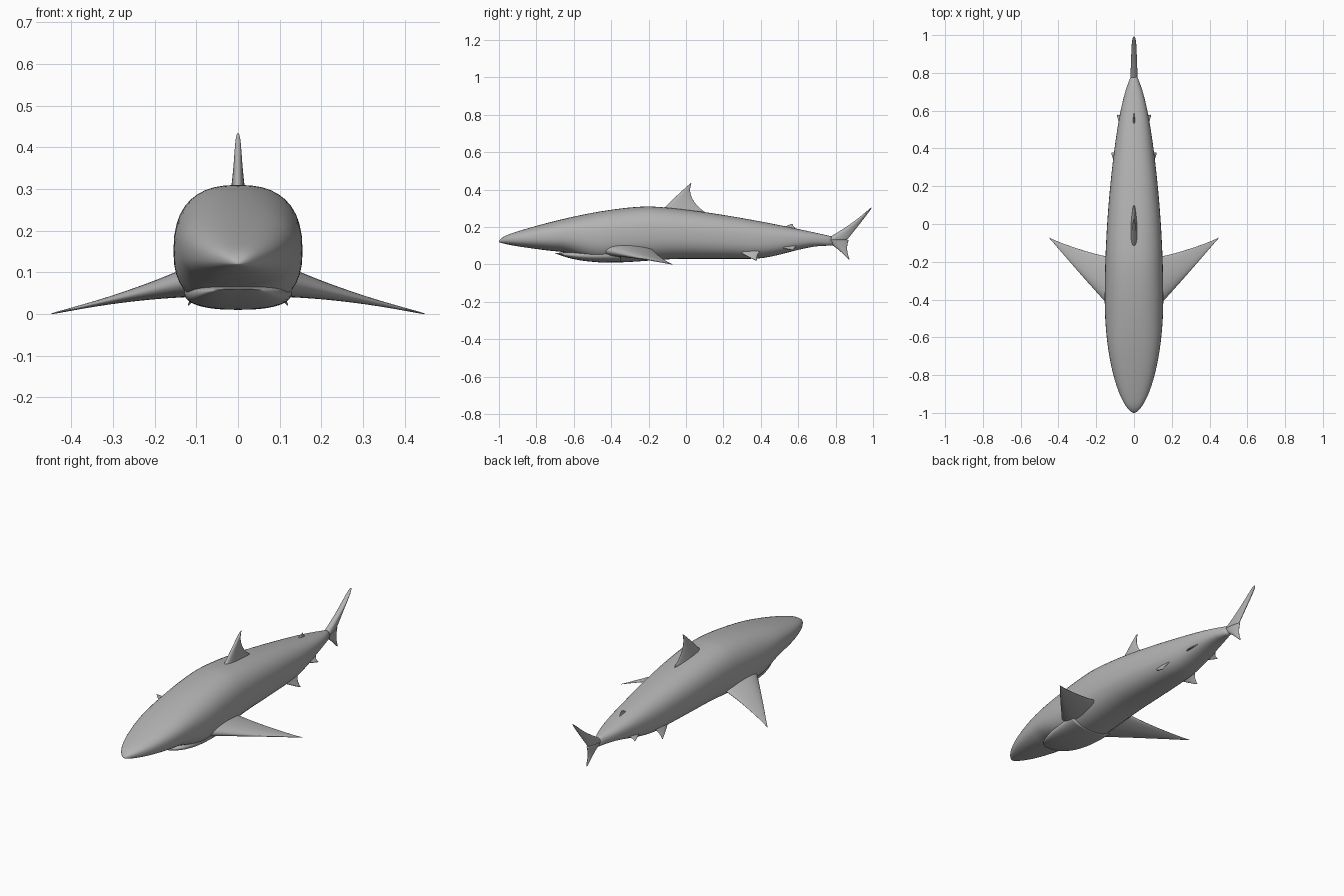
import bpy
import bmesh
from math import sin, cos, pi, sqrt
from mathutils import Vector

if "Cube" in bpy.data.objects:
    bpy.data.objects.remove(bpy.data.objects["Cube"], do_unlink=True)

skin = bpy.data.materials.new("grey_skin")
skin.use_nodes = True
grey = (0.45, 0.45, 0.45, 1)
skin.diffuse_color = grey
skin.node_tree.nodes["Principled BSDF"].inputs["Base Color"].default_value = grey

SIDES = 40
ANGLES = [2 * pi * i / SIDES for i in range(SIDES)]


def loft(name, rings):
    """Skin a list of point rings and close both ends."""
    bm = bmesh.new()
    loops = [[bm.verts.new(point) for point in ring] for ring in rings]
    for near, far in zip(loops, loops[1:]):
        for i in range(SIDES):
            j = (i + 1) % SIDES
            bm.faces.new((near[i], near[j], far[j], far[i]))
    bm.faces.new(loops[0])
    bm.faces.new(loops[-1])
    bmesh.ops.recalc_face_normals(bm, faces=bm.faces)
    mesh = bpy.data.meshes.new(name)
    bm.to_mesh(mesh)
    bm.free()
    mesh.materials.append(skin)
    mesh.shade_smooth()
    obj = bpy.data.objects.new(name, mesh)
    bpy.context.collection.objects.link(obj)
    return obj


def blend(start, end, value):
    """Smooth step from zero at start to one at end."""
    t = min(1, max(0, (value - start) / (end - start)))
    return t * t * (3 - 2 * t)


def rounded(value):
    """Squares off a circle coordinate into a fuller cross-section."""
    return abs(value) ** 0.82 * (1 if value >= 0 else -1)


def section(y, width, top, bottom):
    """Full, slightly boxy ring across the body."""
    middle, half = (top + bottom) / 2, (top - bottom) / 2
    return [(width * rounded(cos(a)), y, middle + half * rounded(sin(a)))
            for a in ANGLES]


def body_section(y):
    # Half width: blunt nose, long taper to the tail stalk
    if y < -0.4:
        width = 0.155 * (1 - ((y + 0.4) / 0.6) ** 2) ** 0.6
    else:
        rear = (y + 0.4) / 1.2
        width = 0.155 * (1 - 0.75 * rear ** 2 - 0.2 * rear ** 12)
    # Back line: highest ahead of the dorsal fin
    if y < -0.2:
        ahead = (-0.2 - y) / 0.8
        top = 0.31 - 0.165 * ahead ** 1.6 - 0.02 * ahead ** 40
    else:
        top = 0.31 - 0.165 * (y + 0.2) ** 1.4
    # Belly line: snout, throat, belly, then rise to the tail
    snout = min(1, (y + 1) / 0.3)
    bottom = (0.12 - 0.05 * snout ** 0.7 - 0.06 * blend(-0.7, -0.45, y)
              + 0.02 * blend(-0.4, 0, y) + 0.07 * blend(0.35, 0.75, y))
    return section(y, width, top, bottom)


def jaw_section(p):
    drop = 1 - (1 - p) ** 3
    width = 0.13 * (1 - (1 - p) ** 2) ** 0.4
    return section(-0.7 + 0.35 * p, width, 0.06 + 0.04 * p, 0.06 - 0.05 * drop)


def curve(start, bend, end, t):
    return start.lerp(bend, t).lerp(bend.lerp(end, t), t)


def fin(name, root, chord, tip, thick, taper=0.6, pinch=0.0, hollow=0.2, steps=32):
    """Swept fin: root and tip are leading points, chord runs back along y."""
    back = Vector((0, 1, 0))
    lead, lead_tip = Vector(root), Vector(tip)
    trail, trail_tip = lead + back * chord, lead_tip + back * 0.015
    lead_bend = (lead + lead_tip) / 2 + back * chord * pinch
    trail_bend = (trail + trail_tip) / 2 - back * chord * hollow
    normal = back.cross(lead_tip - lead).normalized()
    rings = []
    for i in range(steps):
        t = sin(pi / 2 * i / steps)
        close = sqrt(1 - t ** 6)
        front = curve(lead, lead_bend, lead_tip, t)
        rear = curve(trail, trail_bend, trail_tip, t)
        middle, reach = (front + rear) / 2, (front - rear) / 2 * close
        depth = normal * thick * close * (1 - taper * (1 - (1 - t) ** 2))
        # Thicker toward the leading edge
        rings.append([middle + reach * cos(a) + depth * sin(a) * (0.75 + 0.25 * cos(a))
                      for a in ANGLES])
    obj = loft(name, rings)
    if lead.x > 0:
        obj.modifiers.new("mirror", 'MIRROR')


# Body and the separate lower jaw, which leaves a mouth slit
COUNT = 80
loft("body", [body_section(-1 + 1.8 * (i / COUNT) ** 2) for i in range(1, COUNT + 1)])
loft("lower_jaw", [jaw_section((i / COUNT) ** 2) for i in range(1, COUNT + 1)])

# Fins along the back
fin("dorsal_fin", (0, -0.14, 0.28), 0.24, (0, 0.02, 0.435), 0.025, hollow=0.3)
fin("rear_dorsal_fin", (0, 0.48, 0.18), 0.13, (0, 0.56, 0.217), 0.012)

# Tail with a long upper lobe
fin("upper_tail_lobe", (0, 0.74, 0.13), 0.12, (0, 0.985, 0.305), 0.024,
    taper=0.3, pinch=0.3, hollow=0)
fin("lower_tail_lobe", (0, 0.74, 0.13), 0.13, (0, 0.865, 0.025), 0.024, pinch=0.2)

# Paired fins
fin("pectoral_fins", (0.1, -0.47, 0.08), 0.29, (0.45, -0.08, 0), 0.05, taper=0.9, hollow=0.1)
fin("pelvic_fins", (0.08, 0.26, 0.08), 0.15, (0.12, 0.37, 0.02), 0.012)
fin("rear_belly_fins", (0.06, 0.47, 0.1), 0.13, (0.09, 0.57, 0.075), 0.01)
